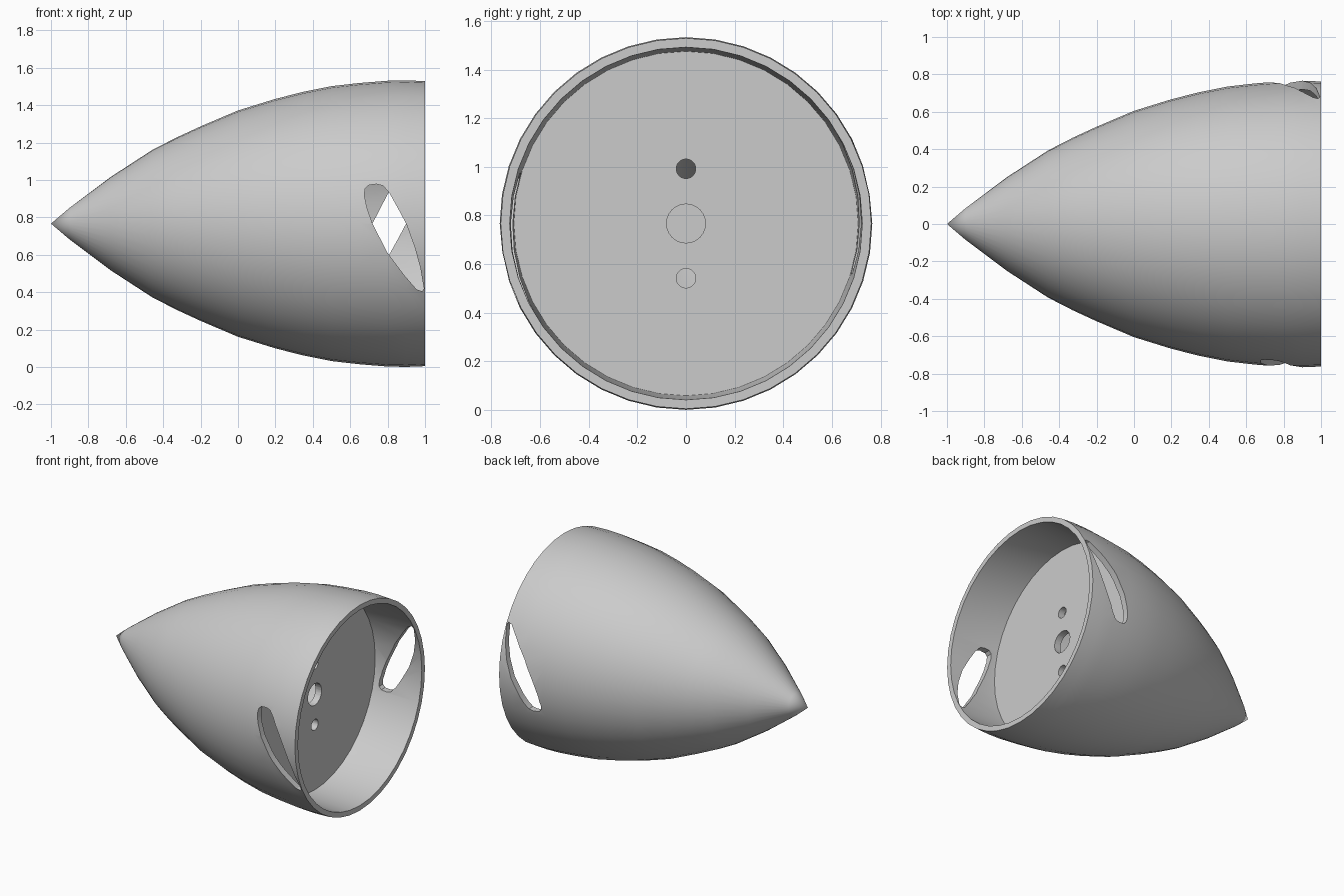
import bpy, bmesh, math
from mathutils import Vector, Matrix

if "Cube" in bpy.data.objects:
    bpy.data.objects.remove(bpy.data.objects["Cube"], do_unlink=True)

AXIS_Z = 0.767
SIDES = 40

grey = bpy.data.materials.new("light grey")
grey.use_nodes = True
grey.diffuse_color = (0.6, 0.6, 0.6, 1)
grey.node_tree.nodes["Principled BSDF"].inputs["Base Color"].default_value = (0.6, 0.6, 0.6, 1)


def finish(name, bm):
    bmesh.ops.recalc_face_normals(bm, faces=bm.faces)
    mesh = bpy.data.meshes.new(name)
    bm.to_mesh(mesh)
    bm.free()
    mesh.materials.append(grey)
    obj = bpy.data.objects.new(name, mesh)
    bpy.context.collection.objects.link(obj)
    return obj


def lathe(name, profile, sides=SIDES, centre_z=AXIS_Z):
    """Turn (x, radius) points around a line parallel to x."""
    bm = bmesh.new()
    verts = [bm.verts.new((x, 0, centre_z + r)) for x, r in profile]
    edges = [bm.edges.new(pair) for pair in zip(verts, verts[1:])]
    if profile[0][1] > 0:
        edges.append(bm.edges.new((verts[-1], verts[0])))
    bmesh.ops.spin(bm, geom=verts + edges, cent=(0, 0, centre_z), axis=(1, 0, 0),
                   angle=2 * math.pi, steps=sides)
    bmesh.ops.remove_doubles(bm, verts=bm.verts, dist=0.0005)
    return finish(name, bm)


def select(obj):
    bpy.ops.object.select_all(action='DESELECT')
    obj.select_set(True)
    bpy.context.view_layer.objects.active = obj


def cut(obj, cutters):
    select(obj)
    for cutter in cutters:
        mod = obj.modifiers.new("cut", 'BOOLEAN')
        mod.operation, mod.solver, mod.object = 'DIFFERENCE', 'EXACT', cutter
        bpy.ops.object.modifier_apply(modifier=mod.name)
        bpy.data.objects.remove(cutter, do_unlink=True)


def slot_cutter(name, outline):
    """Slanted teardrop prism reaching from the axis out through the front wall."""
    bm = bmesh.new()
    face = bm.faces.new([bm.verts.new((x, -1, z)) for x, z in outline])
    out = bmesh.ops.extrude_face_region(bm, geom=[face])
    moved = [g for g in out["geom"] if isinstance(g, bmesh.types.BMVert)]
    bmesh.ops.translate(bm, verts=moved, vec=(0, 0.9, 0))
    return finish(name, bm)


# Hollow pointed shell
outer = [(-1, 0), (-0.9, 0.085), (-0.68, 0.25), (-0.46, 0.393), (-0.33, 0.46),
         (-0.2, 0.52), (0, 0.605), (0.2, 0.667), (0.35, 0.705), (0.5, 0.735),
         (0.65, 0.752), (0.8, 0.764), (0.9, 0.766), (1, 0.762)]
inner = [(1, 0.725), (0.63, 0.708), (0.28, 0.645), (0, 0.56), (-0.2, 0.47),
         (-0.46, 0.345), (-0.68, 0.2), (-0.82, 0.1), (-0.82, 0)]
shell = lathe("spinner_shell", outer + inner)

# Two blade slots, half a turn apart
outline = [(0.675, 0.92), (0.68, 0.955), (0.70, 0.973), (0.74, 0.978), (0.775, 0.97),
           (0.81, 0.93), (0.86, 0.84), (0.90, 0.765), (0.945, 0.64), (0.975, 0.53),
           (0.994, 0.42), (0.985, 0.405), (0.955, 0.415), (0.89, 0.49), (0.80, 0.61),
           (0.72, 0.765), (0.69, 0.85)]
front_slot = slot_cutter("front_slot_cutter", outline)
back_slot = slot_cutter("back_slot_cutter", outline)
centre = Vector((0, 0, AXIS_Z))
half_turn = (Matrix.Translation(centre) @ Matrix.Rotation(math.pi, 4, 'X')
             @ Matrix.Translation(-centre))
back_slot.data.transform(half_turn)
cut(shell, [front_slot, back_slot])

# Recessed bulkhead with shaft hole and two bolt holes
plate = lathe("bulkhead", [(0.58, 0), (0.58, 0.715), (0.63, 0.715), (0.63, 0)])
holes = [lathe("hole_cutter", [(0.5, 0), (0.5, r), (0.7, r), (0.7, 0)], 24, AXIS_Z + dz)
         for dz, r in ((0, 0.08), (0.225, 0.04), (-0.225, 0.04))]
cut(plate, holes)

for part in (shell, plate):
    select(part)
    bpy.ops.object.shade_smooth_by_angle(angle=math.radians(30))
